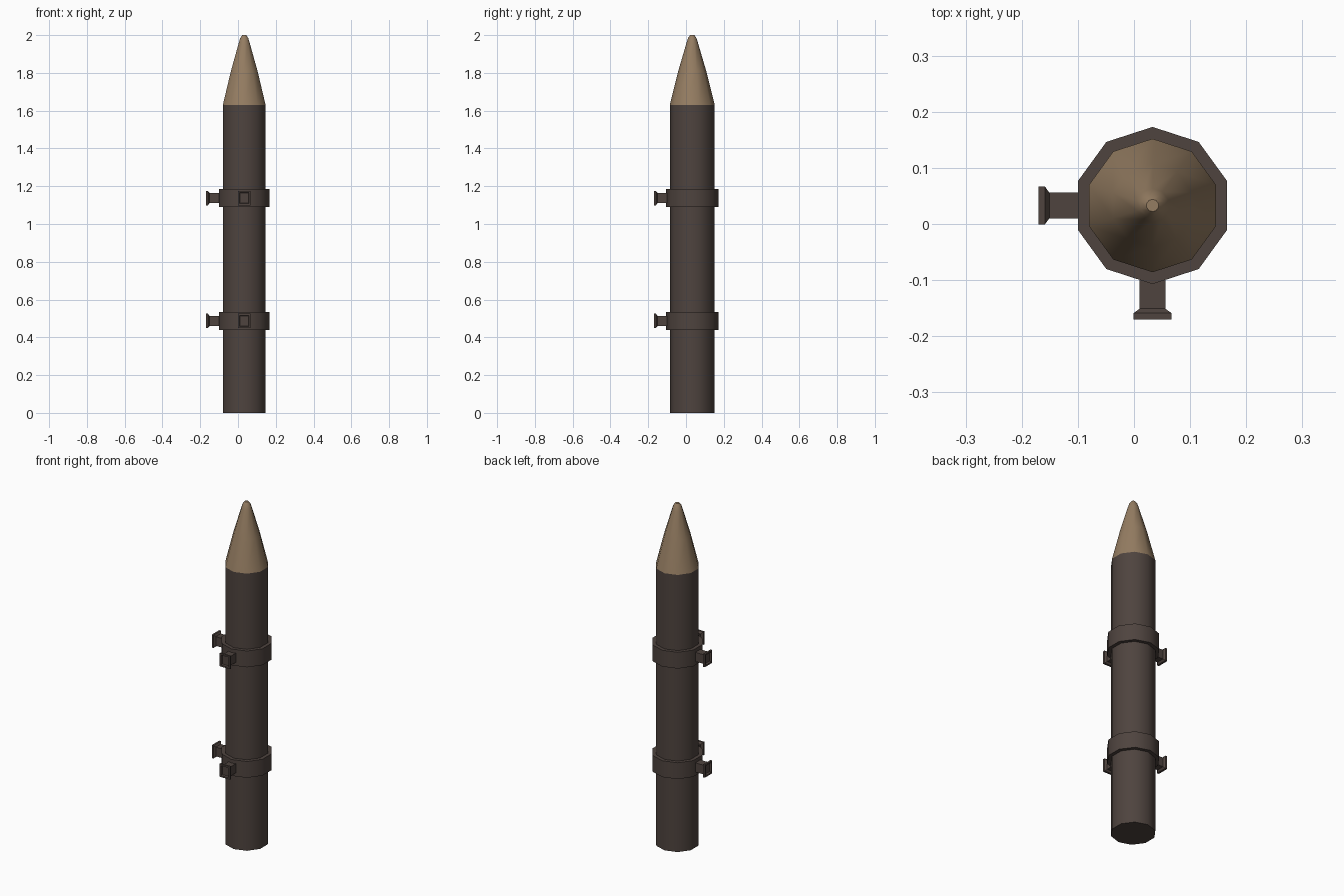
import bpy, bmesh, math
from mathutils import Matrix

if "Cube" in bpy.data.objects:
    bpy.data.objects.remove(bpy.data.objects["Cube"])

CX, CY = 0.033, 0.033          # post axis
SIDES = 10


def material(name, rgb):
    m = bpy.data.materials.new(name)
    m.diffuse_color = (*rgb, 1)
    m.use_nodes = True
    m.node_tree.nodes["Principled BSDF"].inputs["Base Color"].default_value = m.diffuse_color
    return m


bark = material("dark_brown", (0.077, 0.057, 0.049))
wood = material("cut_wood_tan", (0.30, 0.205, 0.122))


def finish(bm, name, mat, smooth=None):
    me = bpy.data.meshes.new(name)
    bmesh.ops.recalc_face_normals(bm, faces=bm.faces)
    bm.to_mesh(me)
    bm.free()
    ob = bpy.data.objects.new(name, me)
    bpy.context.collection.objects.link(ob)
    me.materials.append(mat)
    if smooth:
        bpy.ops.object.select_all(action='DESELECT')
        ob.select_set(True)
        bpy.context.view_layer.objects.active = ob
        bpy.ops.object.shade_smooth_by_angle(angle=math.radians(smooth))
    return ob


def loft(bm, rings, cap_start=False, cap_end=False):
    """Bridge rings of points with quads."""
    vs = [[bm.verts.new(p) for p in r] for r in rings]
    n = len(vs[0])
    for a, b in zip(vs, vs[1:]):
        for i in range(n):
            j = (i + 1) % n
            bm.faces.new((a[i], a[j], b[j], b[i]))
    if cap_start:
        bm.faces.new(vs[0][::-1])
    if cap_end:
        bm.faces.new(vs[-1])


def decagon(r, z):
    step = 2 * math.pi / SIDES
    return [(CX + r * math.cos(math.pi / 2 + i * step),
             CY + r * math.sin(math.pi / 2 + i * step), z) for i in range(SIDES)]


# post shaft
bm = bmesh.new()
loft(bm, [decagon(0.119, 0), decagon(0.119, 1.63)], cap_start=True)
finish(bm, "post_shaft", bark, 40)

# sharpened tip
bm = bmesh.new()
loft(bm, [decagon(r, z) for r, z in ((0.119, 1.63), (0.074, 1.81), (0.030, 1.96),
                                     (0.022, 1.985), (0.011, 2.0))], cap_end=True)
finish(bm, "post_tip", wood, 40)


def rect(hw, hh, d):
    """Rectangle at distance d from the axis, facing -y."""
    return [(-hw, -d, -hh), (hw, -d, -hh), (hw, -d, hh), (-hw, -d, hh)]


for label, zc in (("lower", 0.487), ("upper", 1.137)):
    # collar band round the post
    bm = bmesh.new()
    lo, hi = zc - 0.048, zc + 0.048
    loft(bm, [decagon(0.117, lo), decagon(0.140, lo),
              decagon(0.140, hi), decagon(0.117, hi)])
    finish(bm, label + "_band", bark, 40)

    # flared socket brackets on the front and left
    for side, turn in (("front", 0), ("left", -90)):
        bm = bmesh.new()
        loft(bm, [rect(0.023, 0.027, 0.125), rect(0.023, 0.027, 0.184),
                  rect(0.034, 0.038, 0.192), rect(0.034, 0.038, 0.203),
                  rect(0.025, 0.029, 0.203), rect(0.022, 0.026, 0.193)],
             cap_start=True, cap_end=True)
        bm.transform(Matrix.Translation((CX, CY, zc)) @
                     Matrix.Rotation(math.radians(turn), 4, 'Z'))
        finish(bm, label + "_" + side + "_bracket", bark)
